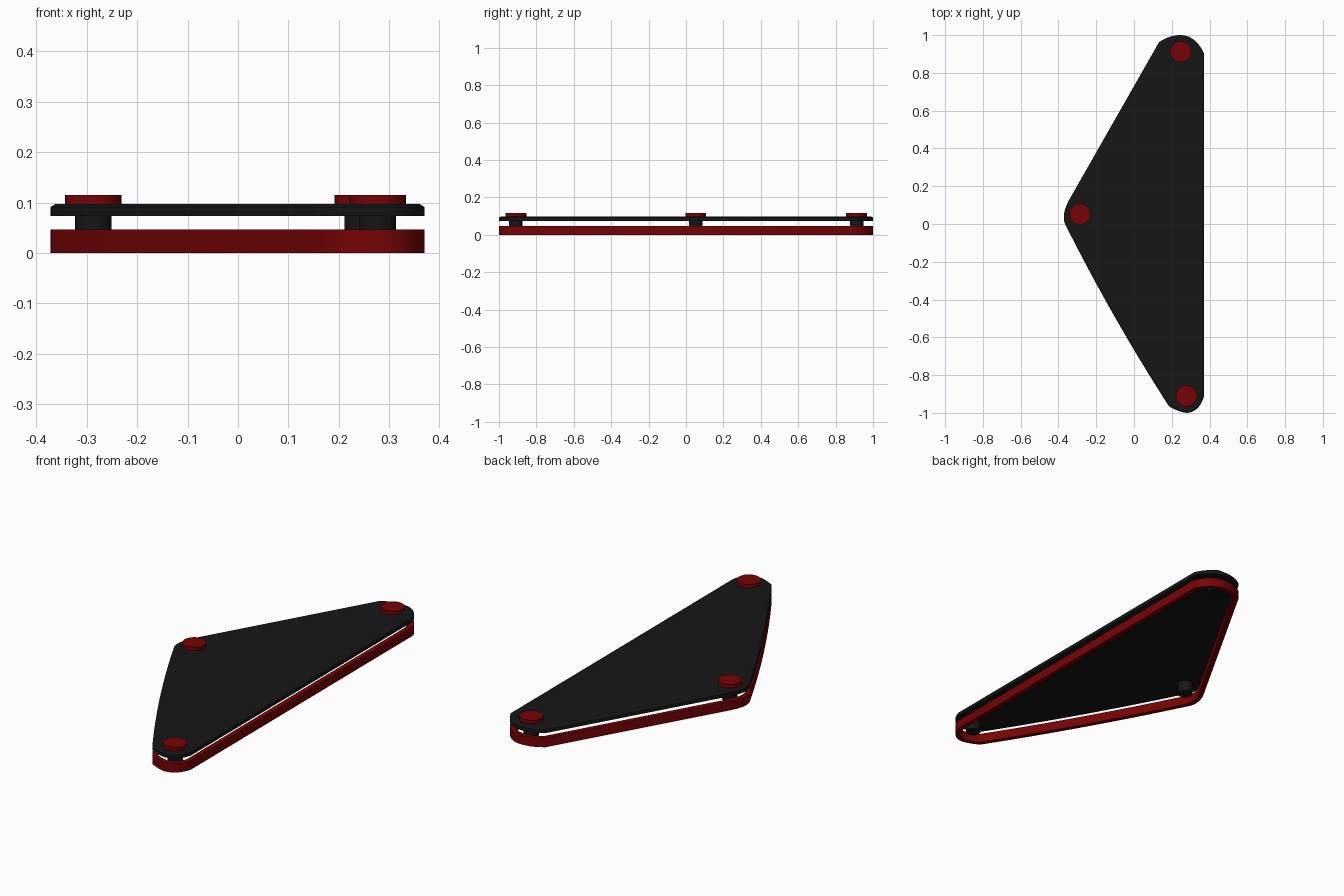
import bpy, bmesh
from mathutils import Vector

if "Cube" in bpy.data.objects:
    bpy.data.objects.remove(bpy.data.objects["Cube"])


def material(name, rgb):
    m = bpy.data.materials.new(name)
    m.diffuse_color = (*rgb, 1)
    m.use_nodes = True
    m.node_tree.nodes["Principled BSDF"].inputs["Base Color"].default_value = m.diffuse_color
    return m


RED = material("dark_red", (0.18, 0.001, 0.0015))
BLACK = material("black", (0.008, 0.008, 0.008))


def curve(a, c, b, n):
    """Quadratic curve from a to b, end point left out."""
    a, c, b = Vector(a), Vector(c), Vector(b)
    return [a * (1 - t) ** 2 + c * 2 * t * (1 - t) + b * t * t
            for t in (i / n for i in range(n))]


# Rounded triangle outline, clockwise: straight sides join the curves
outline = (
    curve((0.132, 0.962), (0.185, 1.0), (0.245, 1.0), 8)
    + curve((0.245, 1.0), (0.325, 1.0), (0.37, 0.905), 10)
    + [Vector((0.37, 0.905))]
    + curve((0.37, -0.915), (0.345, -0.995), (0.28, -1.0), 10)
    + curve((0.28, -1.0), (0.235, -0.995), (0.185, -0.965), 6)
    + curve((0.185, -0.965), (-0.116, -0.497), (-0.365, 0.0), 16)
    + curve((-0.365, 0.0), (-0.385, 0.05), (-0.345, 0.125), 10)
    + [Vector((-0.345, 0.125))]
)


def finish(name, bm, mat):
    bmesh.ops.recalc_face_normals(bm, faces=bm.faces)
    me = bpy.data.meshes.new(name)
    bm.to_mesh(me)
    bm.free()
    ob = bpy.data.objects.new(name, me)
    bpy.context.collection.objects.link(ob)
    me.materials.append(mat)
    bpy.ops.object.select_all(action='DESELECT')
    ob.select_set(True)
    bpy.context.view_layer.objects.active = ob
    bpy.ops.object.shade_smooth_by_angle(angle=0.5)
    return ob


def outline_face(z):
    bm = bmesh.new()
    face = bm.faces.new([bm.verts.new((p.x, p.y, z)) for p in reversed(outline)])
    bm.normal_update()
    return bm, face


def extrude_up(bm, faces, height):
    res = bmesh.ops.extrude_face_region(bm, geom=faces, use_keep_orig=True)["geom"]
    bmesh.ops.translate(bm, vec=(0, 0, height),
                        verts=[g for g in res if isinstance(g, bmesh.types.BMVert)])
    return [g for g in res if isinstance(g, bmesh.types.BMFace)]


# Lower frame: open band that follows the outline
bm, face = outline_face(0)
bmesh.ops.inset_region(bm, faces=[face], thickness=0.024,
                       use_boundary=True, use_even_offset=True)
bmesh.ops.delete(bm, geom=[face], context='FACES')
extrude_up(bm, bm.faces[:], 0.047)
finish("lower_frame", bm, RED)

# Cover plate with a chamfered top rim
bm, face = outline_face(0.073)
top = extrude_up(bm, [face], 0.018)
bm.normal_update()
bmesh.ops.inset_region(bm, faces=top, thickness=0.009, use_even_offset=True)
bmesh.ops.translate(bm, vec=(0, 0, 0.006), verts=top[0].verts[:])
finish("cover_plate", bm, BLACK)


def cylinder(name, xy, r, z0, z1, mat):
    bm = bmesh.new()
    bmesh.ops.create_cone(bm, cap_ends=True, segments=32, radius1=r, radius2=r,
                          depth=z1 - z0)
    bmesh.ops.translate(bm, vec=(*xy, (z0 + z1) / 2), verts=bm.verts)
    finish(name, bm, mat)


# Standoff post and bolt head at each corner
for corner, xy in {"back": (0.247, 0.912), "front": (0.277, -0.91),
                   "left": (-0.287, 0.052)}.items():
    cylinder("post_" + corner, xy, 0.036, 0.015, 0.075, BLACK)
    cylinder("bolt_head_" + corner, xy, 0.056, 0.095, 0.115, RED)
